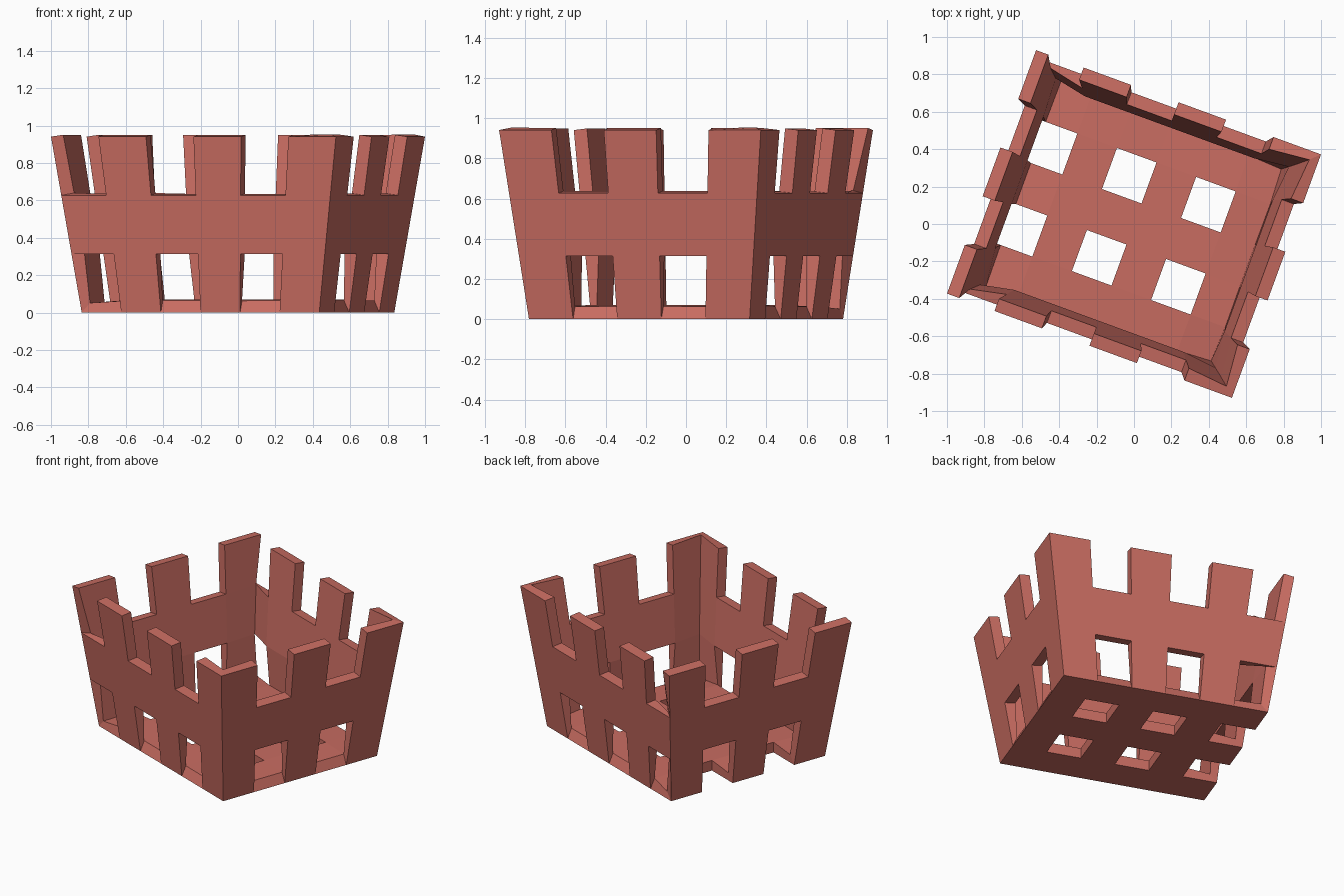
import bpy, bmesh, math

if "Cube" in bpy.data.objects:
    bpy.data.objects.remove(bpy.data.objects["Cube"])

NX, NY, NZ = 6, 5, 3                  # checker cells along each direction
BOTTOM = (0.676, 0.584)               # half sizes at the base
TOP = (0.811, 0.693)                  # half sizes at the rim
ROW = 0.3135

bm = bmesh.new()
verts = {}


def vert(i, j, k):
    """Vertex of the flared grid, shared between neighbouring panels."""
    if (i, j, k) not in verts:
        t = k / NZ
        a = BOTTOM[0] + (TOP[0] - BOTTOM[0]) * t
        b = BOTTOM[1] + (TOP[1] - BOTTOM[1]) * t
        verts[i, j, k] = bm.verts.new(
            (a * (2 * i / NX - 1), b * (2 * j / NY - 1), k * ROW))
    return verts[i, j, k]


def panel(*corners):
    return bm.faces.new([vert(*c) for c in corners])


# Floor: lattice with 3 x 2 square openings
floor_faces = []
for i in range(NX):
    for j in range(NY):
        if not (i % 2 == 0 and j % 2 == 1):
            floor_faces.append(panel((i, j, 0), (i, j + 1, 0),
                                     (i + 1, j + 1, 0), (i + 1, j, 0)))

# Walls: solid middle band, alternating openings below and battlements above
for k in range(NZ):
    for i in range(NX):
        if k == 1 or i % 2 == 1:
            for j in (0, NY):
                panel((i, j, k), (i + 1, j, k), (i + 1, j, k + 1), (i, j, k + 1))
    for j in range(NY):
        if k == 1 or j % 2 == 0:
            for i in (0, NX):
                panel((i, j, k), (i, j + 1, k), (i, j + 1, k + 1), (i, j, k + 1))

bmesh.ops.recalc_face_normals(bm, faces=bm.faces[:])
bm.normal_update()
if floor_faces[0].normal.z > 0:
    bmesh.ops.reverse_faces(bm, faces=bm.faces[:])

mesh = bpy.data.meshes.new("lattice_basket")
bm.to_mesh(mesh)
bm.free()
basket = bpy.data.objects.new("lattice_basket", mesh)
bpy.context.collection.objects.link(basket)
basket.rotation_euler.z = math.radians(-20.1)

# Wall thickness, grown inwards
shell = basket.modifiers.new("thickness", 'SOLIDIFY')
shell.thickness = 0.07
shell.offset = -1
shell.use_even_offset = False

mat = bpy.data.materials.new("red_clay")
mat.diffuse_color = (0.58, 0.15, 0.12, 1)
mat.use_nodes = True
mat.node_tree.nodes["Principled BSDF"].inputs["Base Color"].default_value = mat.diffuse_color
mesh.materials.append(mat)
